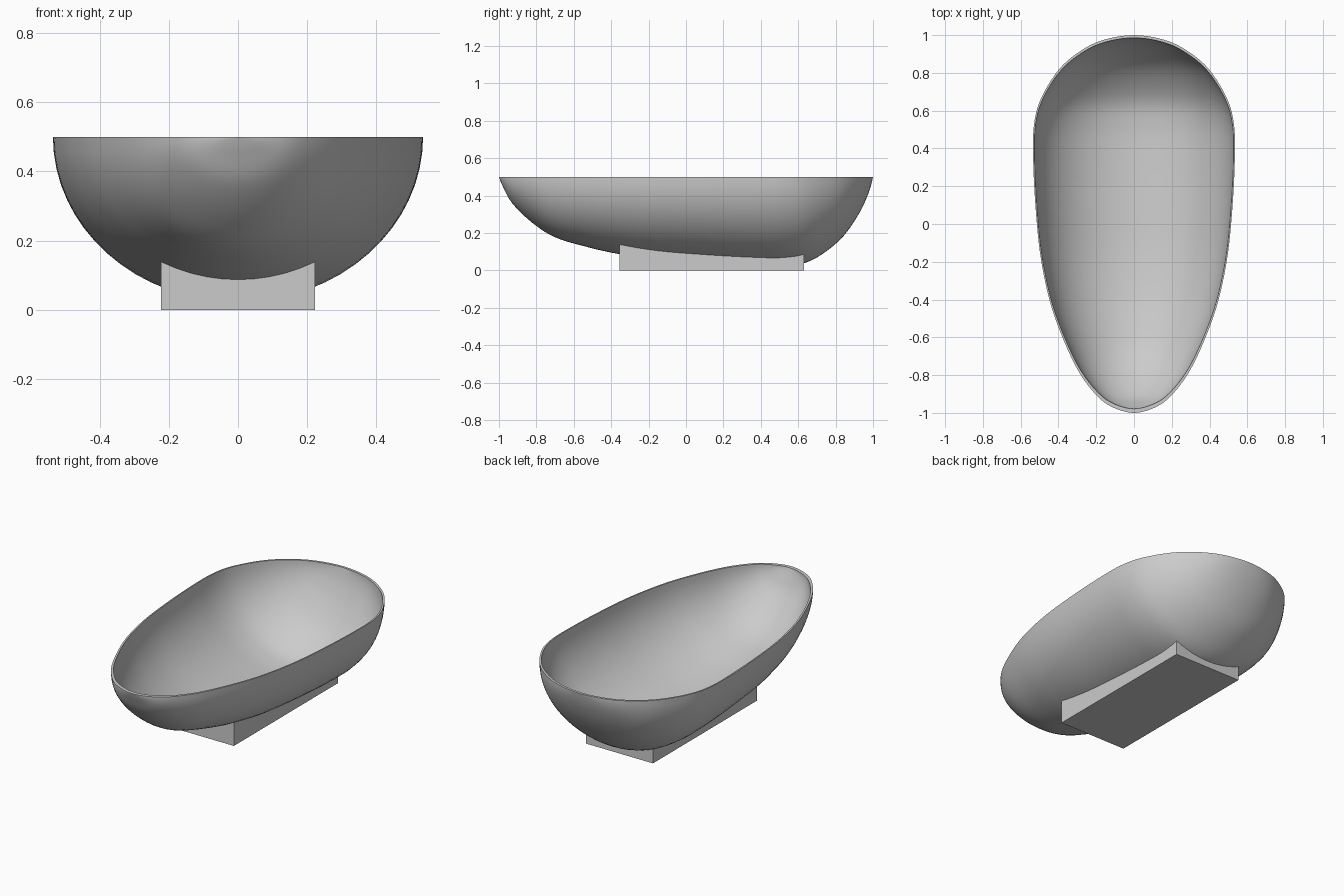
import bpy, bmesh, math
from mathutils import Vector

cube = bpy.data.objects.get("Cube")
if cube:
    bpy.data.objects.remove(cube)

RIM = 0.5        # rim height
STEPS = 5        # sections between two stations
SIDES = 32       # segments across a section

grey = bpy.data.materials.new("light_grey")
grey.use_nodes = True
colour = (0.6, 0.6, 0.6, 1)
grey.diffuse_color = colour
grey.node_tree.nodes["Principled BSDF"].inputs["Base Color"].default_value = colour

# Stations from front to back: y, half width at the rim, keel height
STATIONS = [Vector(p) for p in (
    (-1, 0, .5), (-.98, .09, .45), (-.93, .175, .36), (-.825, .265, .257),
    (-.7, .335, .177), (-.52, .41, .123), (-.36, .458, .088), (-.15, .498, .058),
    (.1, .522, .04), (.35, .534, .027), (.53, .529, .025), (.67, .49, .053),
    (.82, .396, .16), (.917, .282, .29), (.975, .16, .41), (1, 0, .5))]


def smooth_stations():
    """Smooth curve through the stations, rounded at both tips."""
    def mirrored(p):
        return Vector((p.x, -p.y, p.z))
    pts = [mirrored(STATIONS[1])] + STATIONS + [mirrored(STATIONS[-2])]
    out = []
    for a, b, c, d in zip(pts, pts[1:], pts[2:], pts[3:]):
        for i in range(STEPS):
            t = i / STEPS
            out.append(0.5 * (2 * b + (c - a) * t + (2 * a - 5 * b + 4 * c - d) * t ** 2
                              + (3 * b - a - 3 * c + d) * t ** 3))
    return out + [STATIONS[-1]]


def add_skin(bm, inset=0.0):
    """Loft half-elliptical sections; returns the rim loop."""
    rows = []
    for y, w, k in smooth_stations():
        y = y * (1 - inset) + inset * 0.2
        w *= 1 - inset * 0.8
        k += (RIM - k) * inset * 1.3
        if w < 1e-4:
            rows.append([bm.verts.new((0, y, RIM))] * (SIDES + 1))
            continue
        angles = [math.pi * i / SIDES for i in range(SIDES + 1)]
        rows.append([bm.verts.new((-w * math.cos(a), y, RIM - (RIM - k) * math.sin(a)))
                     for a in angles])
    for r, s in zip(rows, rows[1:]):
        for i in range(SIDES):
            quad = list(dict.fromkeys((r[i], r[i + 1], s[i + 1], s[i])))
            bm.faces.new(quad)
    return [r[0] for r in rows] + [r[-1] for r in reversed(rows[1:-1])]


def finish(bm, name):
    bmesh.ops.recalc_face_normals(bm, faces=bm.faces)
    mesh = bpy.data.meshes.new(name)
    bm.to_mesh(mesh)
    bm.free()
    mesh.materials.append(grey)
    obj = bpy.data.objects.new(name, mesh)
    bpy.context.collection.objects.link(obj)
    return obj


def activate(obj):
    bpy.ops.object.select_all(action='DESELECT')
    obj.select_set(True)
    bpy.context.view_layer.objects.active = obj


# Basin: outer and inner skins joined by a flat rim
bm = bmesh.new()
outer = add_skin(bm)
inner = add_skin(bm, 0.018)
for i in range(len(outer)):
    j = (i + 1) % len(outer)
    bm.faces.new((outer[i], outer[j], inner[j], inner[i]))
basin = finish(bm, "basin")
activate(basin)
bpy.ops.object.shade_smooth_by_angle(angle=math.radians(35))

# Solid hull that hollows the top of the base
bm = bmesh.new()
bm.faces.new(add_skin(bm))
cutter = finish(bm, "base_cutter")
cutter.hide_render = True

# Base block, fitted to the underside of the basin
bm = bmesh.new()
bmesh.ops.create_cube(bm, size=1)
for v in bm.verts:
    v.co = (v.co.x * 0.444, 0.137 + v.co.y * 0.986, 0.08 + v.co.z * 0.16)
base = finish(bm, "base")
cut = base.modifiers.new("fit_to_basin", 'BOOLEAN')
cut.operation = 'DIFFERENCE'
cut.solver = 'EXACT'
cut.object = cutter
activate(base)
bpy.ops.object.modifier_apply(modifier=cut.name)
bpy.data.objects.remove(cutter)
